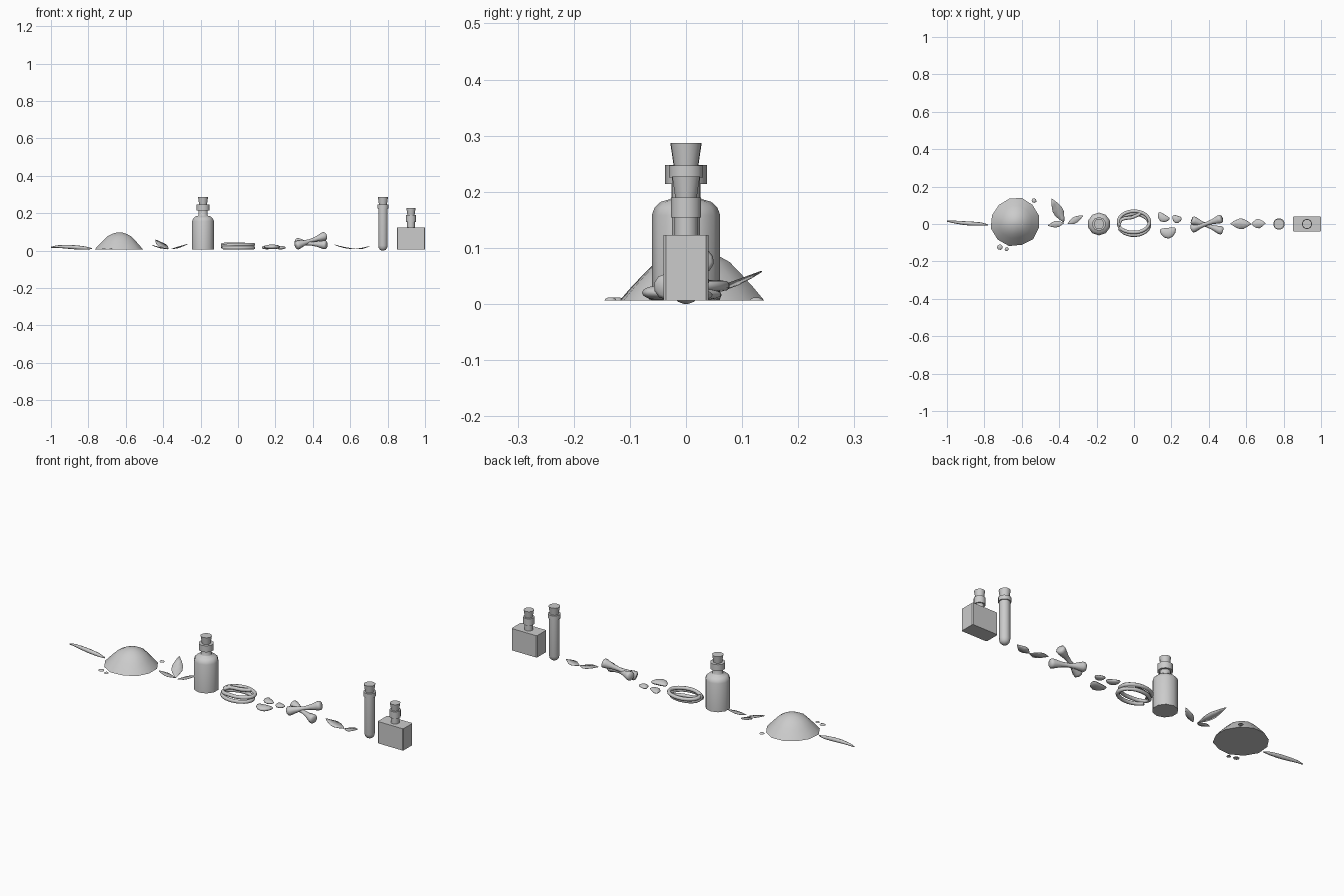
import bpy, bmesh, math, random
from mathutils import Vector

if "Cube" in bpy.data.objects:
    bpy.data.objects.remove(bpy.data.objects["Cube"])
random.seed(4)
B = 0.0065  # resting height of most items


def make(name, bm, angle=50):
    bmesh.ops.recalc_face_normals(bm, faces=bm.faces)
    me = bpy.data.meshes.new(name)
    bm.to_mesh(me)
    bm.free()
    ob = bpy.data.objects.new(name, me)
    bpy.context.collection.objects.link(ob)
    bpy.ops.object.select_all(action='DESELECT')
    ob.select_set(True)
    bpy.context.view_layer.objects.active = ob
    bpy.ops.object.shade_smooth_by_angle(angle=math.radians(angle))
    return ob


def lathe(name, profile, loc, sides=10, jitter=0.0):
    """Revolve (radius, z) pairs about z; ends are capped."""
    bm = bmesh.new()
    k = [1 + random.uniform(-jitter, jitter) for _ in range(sides)]
    rings = []
    for r, z in profile:
        rings.append([bm.verts.new((r * k[i] * math.cos(2 * math.pi * (i + .5) / sides),
                                    r * k[i] * math.sin(2 * math.pi * (i + .5) / sides), z))
                      for i in range(sides)])
    for a, b in zip(rings, rings[1:]):
        for i in range(sides):
            j = (i + 1) % sides
            bm.faces.new((a[i], a[j], b[j], b[i]))
    bm.faces.new(rings[0][::-1])
    bm.faces.new(rings[-1])
    ob = make(name, bm)
    ob.location = loc
    return ob


def tube(name, pts, radius, radii=None, res=2):
    cu = bpy.data.curves.new(name, 'CURVE')
    cu.dimensions = '3D'
    cu.bevel_depth = radius
    cu.bevel_resolution = res
    cu.use_fill_caps = True
    sp = cu.splines.new('POLY')
    sp.points.add(len(pts) - 1)
    for i, p in enumerate(pts):
        sp.points[i].co = (*p, 1)
        sp.points[i].radius = radii[i] if radii else 1
    ob = bpy.data.objects.new(name, cu)
    bpy.context.collection.objects.link(ob)
    return ob


def leaf(name, base, tip, width, sag=0.006, fold=0.004):
    """Pointed blade with a creased midrib, sagging between base and tip."""
    base, tip = Vector(base), Vector(tip)
    side = (tip - base).cross(Vector((0, 0, 1))).normalized()
    bm = bmesh.new()
    rows = []
    for t, w in ((0, .08), (.15, .5), (.35, .95), (.55, 1), (.78, .6), (1, .04)):
        c = base.lerp(tip, t) - Vector((0, 0, sag * math.sin(math.pi * t)))
        up = Vector((0, 0, fold * w))
        s = side * w * width / 2
        rows.append([bm.verts.new(c - s + up), bm.verts.new(c), bm.verts.new(c + s + up)])
    for a, b in zip(rows, rows[1:]):
        for i in (0, 1):
            bm.faces.new((a[i], a[i + 1], b[i + 1], b[i]))
    ob = make(name, bm)
    m = ob.modifiers.new('thickness', 'SOLIDIFY')
    m.thickness = 0.002
    m.offset = 0
    return ob


def bean(name, loc, size, turn, bend=0.45):
    bm = bmesh.new()
    bmesh.ops.create_uvsphere(bm, u_segments=12, v_segments=8, radius=1)
    for v in bm.verts:
        x, y, z = v.co
        v.co = (x * size[0], (y * .85 - bend * (x * x - .4)) * size[1], z * size[2])
    ob = make(name, bm)
    ob.location = loc
    ob.rotation_euler.z = turn


# dried pod
pod = [(-1, .015, .018), (-.97, .012, .022), (-.92, .006, .021), (-.87, .002, .018),
       (-.82, 0, .014), (-.78, -.005, .011)]
tube("dried_pod", pod, .013, [.2, .5, .75, .85, .7, .2])

# powder mound and loose grains
lathe("powder_mound", [(.132, 0), (.112, .023), (.09, .046), (.068, .068), (.04, .083), (.018, .09), (.003, .091)],
      (-.633, .013, B), 12, .05)
for i, (x, y, r) in enumerate([(-.717, -.123, .015), (-.68, -.134, .011), (-.535, .125, .013)]):
    lathe(f"grain_{i}", [(r, 0), (r * .8, .003), (r * .4, .005)], (x, y, B), 7, .1)

# leaf sprig, then pair of flat leaves
leaf("tall_leaf", (-.375, .01, .008), (-.44, .135, .058), .055)
leaf("left_leaf", (-.375, .005, .01), (-.46, -.008, .03), .034)
leaf("right_leaf", (-.355, 0, .009), (-.272, .045, .035), .034)
leaf("long_flat_leaf", (.625, 0, .009), (.515, .002, .032), .056)
leaf("short_flat_leaf", (.628, 0, .009), (.703, .004, .024), .05)

# round bottle with collar and stopper
X = -.187
lathe("round_bottle", [(.061, B), (.061, .158), (.056, .172), (.045, .182), (.028, .187), (.026, .19), (.026, .218)],
      (X, 0, 0), 10)
lathe("bottle_collar", [(.037, .214), (.037, .248)], (X, 0, 0), 10)
lathe("bottle_stopper", [(.021, .24), (.028, .287)], (X, 0, 0), 10)

# rope coil: two stacked turns with a loose end crossing the middle
rope = []
for i in range(49):
    t = i / 24
    a = math.radians(200) + 2 * math.pi * t
    s = min(max(t - .85, 0) / .3, 1)
    rope.append((.083 * math.cos(a), -.003 + .015 * s + .057 * math.sin(a), B + .009 + .017 * s))
rope += [(-.07, .022, .034), (-.05, .03, .034), (-.01, .035, .034), (.02, .048, .034), (.035, .058, .034)]
tube("rope_coil", rope, .0095)

# beans
bean("large_bean", (.182, -.043, .02), (.044, .034, .0125), .1, -.5)
bean("medium_bean", (.156, .036, .017), (.034, .025, .01), 2.6)
bean("small_bean", (.229, .028, .016), (.026, .024, .0095), -.3, -.4)

# crossed bones with flared ends
for i, (a, b) in enumerate([((.308, -.026, .026), (.47, .03, .08)), ((.308, .022, .045), (.474, -.038, .03))]):
    a, b = Vector(a), Vector(b)
    L = (b - a).length
    bone = lathe(f"bone_{i}", [(.016, 0), (.023, .006), (.023, .018), (.014, L * .3), (.010, L * .5),
                               (.014, L * .7), (.023, L - .018), (.023, L - .006), (.016, L)], a, 10)
    bone.rotation_euler = (b - a).to_track_quat('Z', 'Y').to_euler()

# test tube with lip and stopper
X = .775
lathe("test_tube", [(.004, .0), (.015, .004), (.023, .013), (.026, .027), (.026, .228)], (X, 0, 0), 12)
lathe("tube_lip", [(.031, .225), (.031, .247)], (X, 0, 0), 12)
lathe("tube_stopper", [(.021, .24), (.028, .287)], (X, 0, 0), 12)

# square bottle with neck, collar and stopper
X = .925
bm = bmesh.new()
bmesh.ops.create_cube(bm, size=1)
for v in bm.verts:
    v.co = (v.co.x * .15, v.co.y * .08, v.co.z * .116)
bmesh.ops.bevel(bm, geom=[e for e in bm.edges if abs(e.verts[0].co.z - e.verts[1].co.z) > .1],
                offset=.004, segments=1, affect='EDGES')
make("square_bottle", bm, 30).location = (X, 0, B + .058)
lathe("square_bottle_neck", [(.021, .12), (.021, .157)], (X, 0, 0), 12)
lathe("square_bottle_collar", [(.0275, .154), (.0275, .19)], (X, 0, 0), 12)
lathe("square_bottle_stopper", [(.019, .185), (.0255, .227)], (X, 0, 0), 12)
